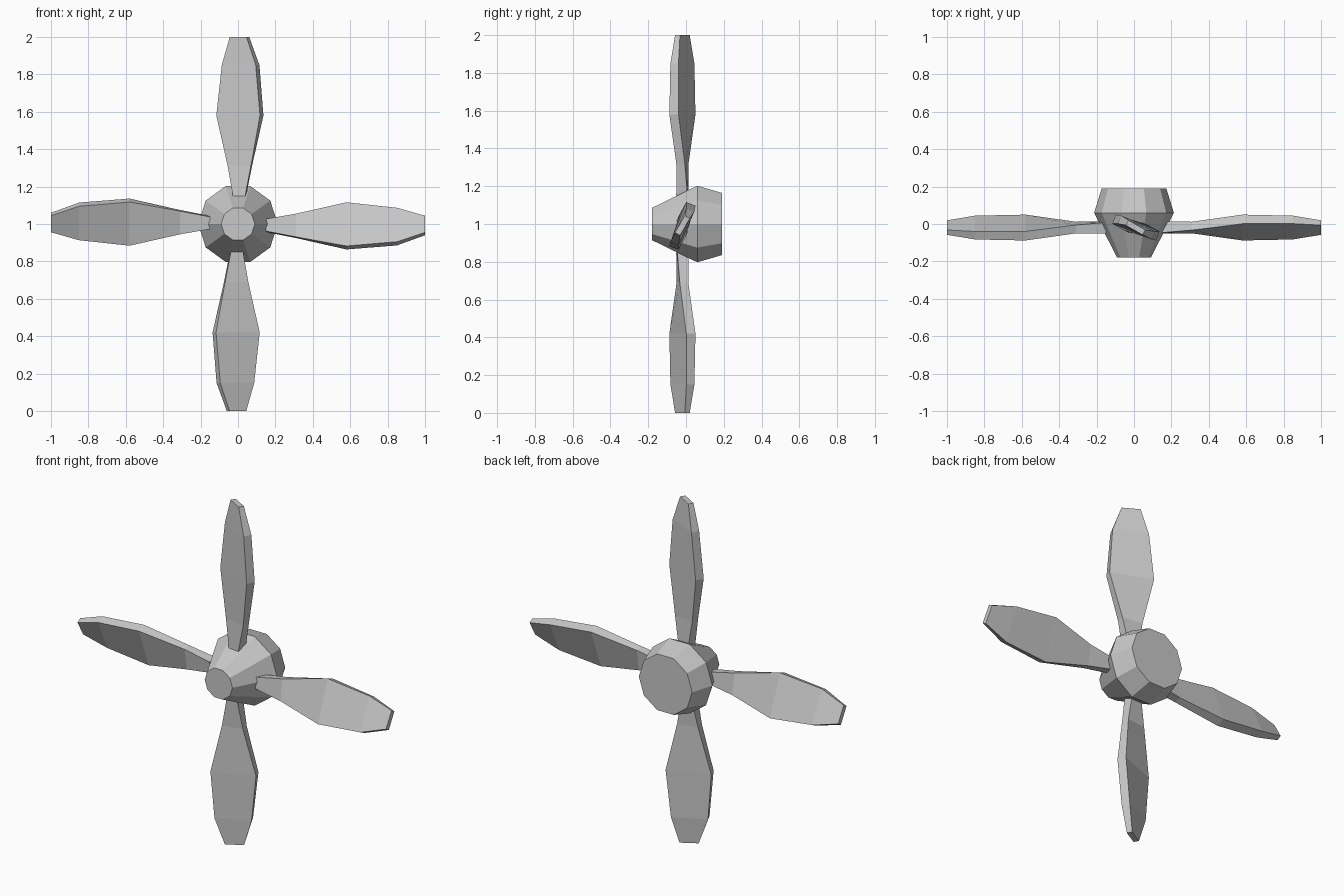
import bpy
import bmesh
from math import cos, sin, radians, pi
from mathutils import Matrix, Vector

cube = bpy.data.objects.get("Cube")
if cube:
    bpy.data.objects.remove(cube, do_unlink=True)

# Single plain metal colour
metal = bpy.data.materials.new("grey metal")
metal.use_nodes = True
metal.diffuse_color = (0.58, 0.58, 0.58, 1)
metal.node_tree.nodes["Principled BSDF"].inputs["Base Color"].default_value = (0.58, 0.58, 0.58, 1)

CENTRE = Vector((0, 0, 1))


def loft(name, rings):
    """Skin equal-sized rings of points, cap both ends, shade flat."""
    bm = bmesh.new()
    loops = [[bm.verts.new(p) for p in ring] for ring in rings]
    n = len(loops[0])
    for a, b in zip(loops, loops[1:]):
        for i in range(n):
            j = (i + 1) % n
            bm.faces.new((a[i], a[j], b[j], b[i]))
    bm.faces.new(loops[0])
    bm.faces.new(loops[-1])
    bmesh.ops.recalc_face_normals(bm, faces=bm.faces)
    mesh = bpy.data.meshes.new(name)
    bm.to_mesh(mesh)
    bm.free()
    mesh.materials.append(metal)
    obj = bpy.data.objects.new(name, mesh)
    bpy.context.collection.objects.link(obj)
    return obj


# Ten-sided hub: (y, radius)
SIDES = 10
hub_profile = [(-0.18, 0.09), (0.06, 0.213), (0.19, 0.173)]
loft("hub", [[CENTRE + Vector((r * cos(2 * pi * i / SIDES), y, r * sin(2 * pi * i / SIDES)))
              for i in range(SIDES)] for y, r in hub_profile])

# Twisted blade sections: (distance, width, thickness, pitch, sideways offset)
sections = [
    (0.15, 0.066, 0.060, 5, 0.008),
    (0.31, 0.125, 0.045, 8, 0.010),
    (0.58, 0.250, 0.052, 21, 0.010),
    (0.85, 0.200, 0.047, 25, 0.014),
    (1.00, 0.103, 0.030, 30, 0.008),
]


def blade_ring(dist, width, thick, pitch, offset, spin):
    turn = Matrix.Rotation(radians(-pitch), 3, 'Z')
    corners = [(-1, -1), (1, -1), (1, 1), (-1, 1)]
    return [CENTRE + spin @ (turn @ Vector((sx * width / 2, sy * thick / 2, 0))
                             + Vector((offset, -0.019, dist)))
            for sx, sy in corners]


# Four blades around the hub axis
for k, side in enumerate(("top", "left", "bottom", "right")):
    spin = Matrix.Rotation(k * pi / 2, 3, 'Y')
    loft(side + "_blade", [blade_ring(*s, spin) for s in sections])
